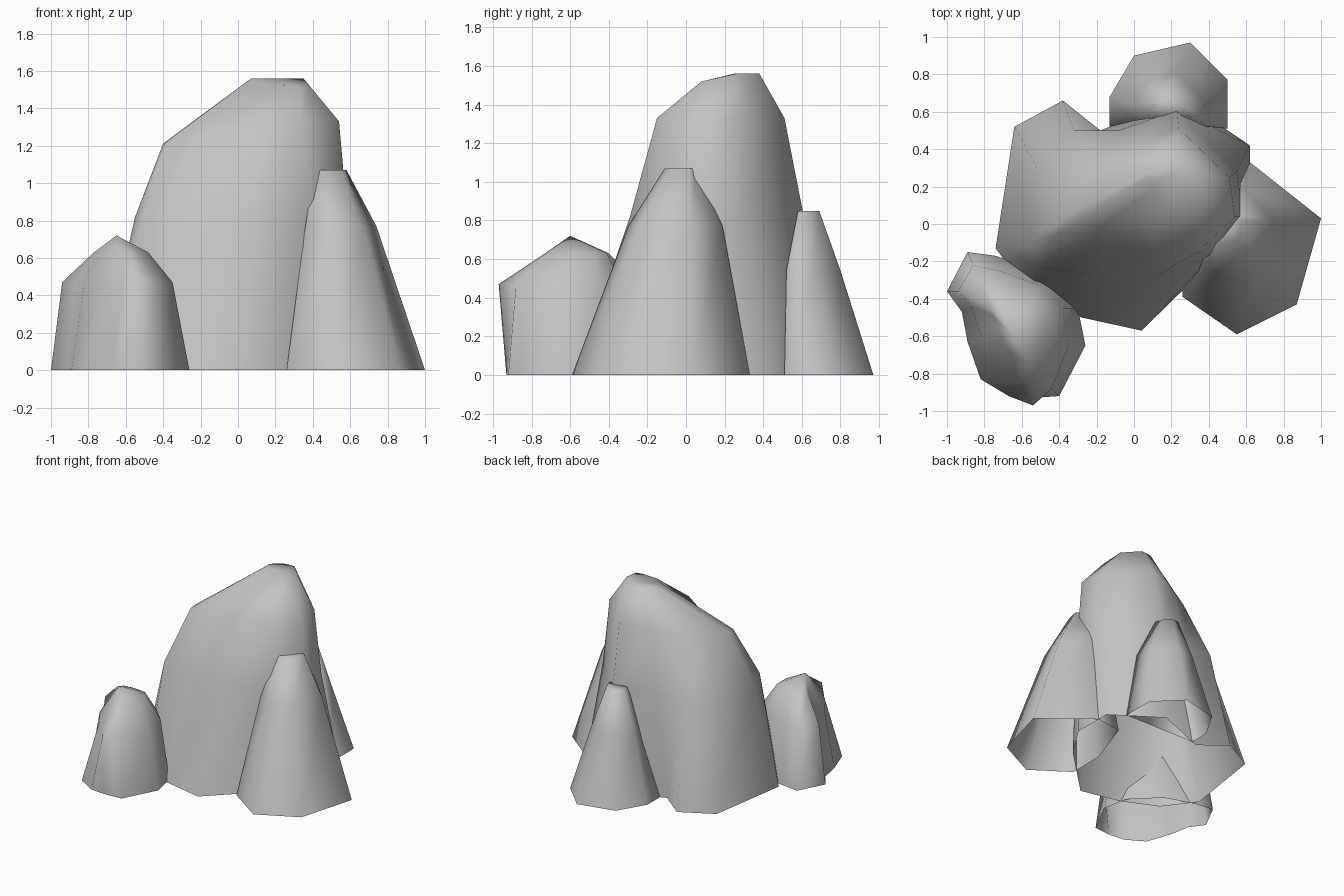
import bpy
import bmesh

cube = bpy.data.objects.get("Cube")
if cube:
    bpy.data.objects.remove(cube, do_unlink=True)

stone = bpy.data.materials.new("stone_grey")
stone.use_nodes = True
grey = (0.55, 0.55, 0.55, 1)
stone.diffuse_color = grey
shader = stone.node_tree.nodes["Principled BSDF"]
shader.inputs["Base Color"].default_value = grey
shader.inputs["Roughness"].default_value = 0.9


def build_rock(name, rings, peak):
    """Loft outlines from the ground up; each ring pairs an outline with a height rule.
    The underside stays open and the crown closes on the peak point."""
    bm = bmesh.new()
    loops = []
    for height, outline in rings:
        loops.append([bm.verts.new((x, y, height(x, y))) for x, y in outline])
    count = len(loops[0])
    for lower, upper in zip(loops, loops[1:]):
        for i in range(count):
            j = (i + 1) % count
            bm.faces.new((lower[i], lower[j], upper[j], upper[i]))
    tip = bm.verts.new(peak)
    crown = loops[-1]
    for i in range(count):
        bm.faces.new((crown[i], crown[(i + 1) % count], tip))
    for face in bm.faces:
        face.smooth = True
    mesh = bpy.data.meshes.new(name)
    bm.to_mesh(mesh)
    bm.free()
    mesh.materials.append(stone)
    rock = bpy.data.objects.new(name, mesh)
    bpy.context.collection.objects.link(rock)
    return rock


def level(z):
    return lambda x, y: z


# Tall central boulder: dented sloping shoulder on one side, small tilted crown
build_rock("central_boulder", [
    (level(0), [(-.74, -.13), (-.56, -.37), (-.28, -.5), (.04, -.57), (.45, -.17), (.62, .1),
                (.62, .42), (.25, .67), (-.18, .5), (-.38, .66), (-.64, .52)]),
    (level(0.82), [(-.55, -.08), (-.5, -.23), (-.22, -.27), (.1, -.29), (.42, -.17), (.585, .04),
                   (.55, .28), (.23, .61), (-.08, .5), (-.32, .5), (-.52, .3)]),
    (lambda x, y: min(1.33, 1.3 + 0.22 * x),
     [(-.4, .02), (-.39, -.05), (-.18, -.02), (.08, -.15), (.34, -.15), (.54, .04),
      (.51, .25), (.24, .51), (0, .44), (-.18, .36), (-.32, .19)]),
    (lambda x, y: min(1.56, 1.5 + 0.24 * y),
     [(.07, .27), (.07, .25), (.09, .18), (.2, .09), (.33, .08), (.38, .1),
      (.35, .26), (.24, .38), (.15, .37), (.09, .33), (.07, .3)]),
], (.2, .26, 1.56))

# Pointed boulder beside it
build_rock("side_boulder", [
    (level(0), [(1, .03), (.62, .33), (.4, .3), (.26, -.1), (.26, -.39), (.55, -.59), (.87, -.43)]),
    (level(0.77), [(.74, .02), (.58, .19), (.45, .17), (.36, -.05), (.36, -.22), (.5, -.3), (.67, -.24)]),
    (level(1.07), [(.58, .02), (.53, .05), (.45, .05), (.41, -.02), (.41, -.1), (.46, -.11), (.56, -.08)]),
], (.49, -.03, 1.07))

# Narrow boulder at the back
build_rock("back_boulder", [
    (level(0), [(.3, .97), (0, .9), (-.13, .68), (-.13, .52), (.5, .51), (.5, .77)]),
    (level(0.54), [(.23, .8), (.08, .77), (.01, .65), (.04, .52), (.41, .52), (.37, .66)]),
    (level(0.85), [(.21, .69), (.15, .69), (.1, .65), (.12, .58), (.28, .58), (.26, .64)]),
], (.18, .64, .85))

# Low rounded boulder at the front
build_rock("front_boulder", [
    (level(0), [(-1, -.36), (-.92, -.47), (-.89, -.63), (-.82, -.83), (-.67, -.92), (-.54, -.93),
                (-.4, -.92), (-.26, -.65), (-.3, -.45), (-.5, -.25), (-.74, -.17), (-.89, -.15)]),
    (level(0.47), [(-.94, -.36), (-.87, -.44), (-.82, -.6), (-.72, -.75), (-.62, -.86), (-.54, -.97),
                   (-.44, -.88), (-.35, -.65), (-.38, -.45), (-.5, -.33), (-.72, -.25), (-.86, -.22)]),
    (level(0.63), [(-.77, -.45), (-.75, -.49), (-.73, -.56), (-.69, -.65), (-.64, -.7), (-.58, -.73),
                   (-.53, -.7), (-.48, -.6), (-.48, -.48), (-.55, -.41), (-.66, -.4), (-.74, -.41)]),
], (-.65, -.6, .72))
